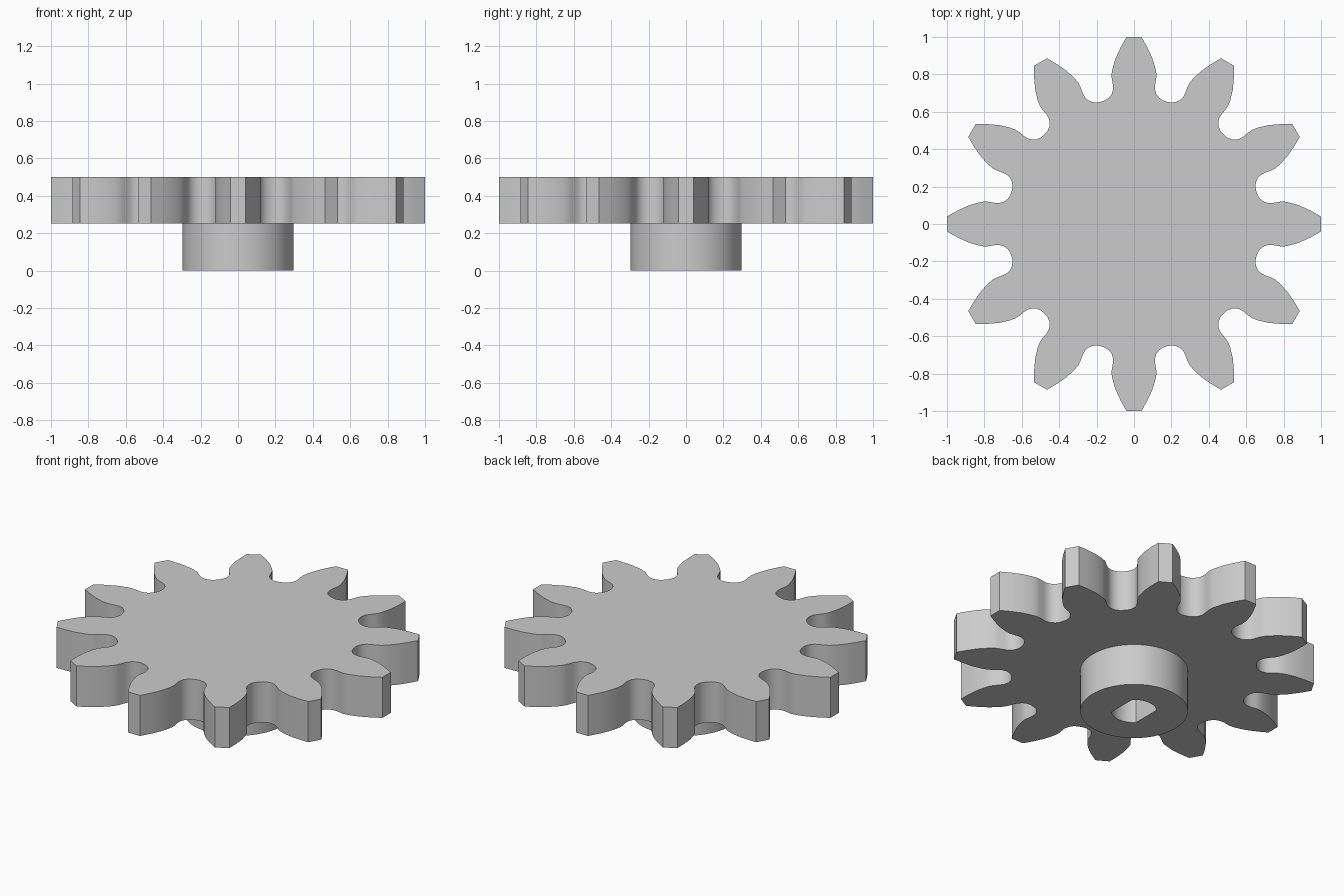
import bpy, bmesh
from math import cos, sin, radians, tau
from mathutils import Matrix, Vector

cube = bpy.data.objects.get("Cube")
if cube:
    bpy.data.objects.remove(cube, do_unlink=True)

TEETH = 12
PLATE_Z, TOP_Z = 0.253, 0.5
HUB_R, BORE_R, SEGMENTS = 0.297, 0.125, 64

grey = bpy.data.materials.new("light_grey")
grey.use_nodes = True
colour = (0.6, 0.6, 0.6, 1)
grey.diffuse_color = colour
grey.node_tree.nodes["Principled BSDF"].inputs["Base Color"].default_value = colour


def finish(bm, name):
    """Turn a bmesh into a smooth-by-angle object."""
    bmesh.ops.recalc_face_normals(bm, faces=bm.faces)
    mesh = bpy.data.meshes.new(name)
    bm.to_mesh(mesh)
    bm.free()
    mesh.materials.append(grey)
    obj = bpy.data.objects.new(name, mesh)
    bpy.context.collection.objects.link(obj)
    bpy.ops.object.select_all(action="DESELECT")
    obj.select_set(True)
    bpy.context.view_layer.objects.active = obj
    bpy.ops.object.shade_smooth_by_angle(angle=radians(32))
    return obj


# Toothed plate: half a tooth from tip to root, mirrored and repeated
half_tooth = [(0.04, 1.0), (0.071, 0.945), (0.099, 0.885), (0.115, 0.83),
              (0.12, 0.80), (0.119, 0.78), (0.113, 0.745), (0.112, 0.72),
              (0.119, 0.695), (0.133, 0.676), (0.152, 0.662), (0.175, 0.654)]
tooth = [(-x, y) for x, y in half_tooth[-2::-1]] + half_tooth

bm = bmesh.new()
outline = []
for i in range(TEETH):
    turn = Matrix.Rotation(-tau * i / TEETH, 3, "Z")
    outline += [bm.verts.new(turn @ Vector((x, y, PLATE_Z))) for x, y in tooth]
base = bm.faces.new(outline)
extruded = bmesh.ops.extrude_face_region(bm, geom=[base], use_keep_orig=True)
raised = [v for v in extruded["geom"] if isinstance(v, bmesh.types.BMVert)]
bmesh.ops.translate(bm, verts=raised, vec=(0, 0, TOP_Z - PLATE_Z))
finish(bm, "gear_plate")


# Hub with a blind shaft hole that has two flat sides
def bore_radius(a):
    flat = BORE_R * cos(radians(45))
    return min(BORE_R, flat / max(abs(cos(a)), 1e-6))


def ring(bm, radius, z):
    angles = [tau * i / SEGMENTS for i in range(SEGMENTS)]
    return [bm.verts.new((radius(a) * cos(a), radius(a) * sin(a), z)) for a in angles]


bm = bmesh.new()
loops = [ring(bm, lambda a: HUB_R, PLATE_Z), ring(bm, lambda a: HUB_R, 0),
         ring(bm, bore_radius, 0), ring(bm, bore_radius, PLATE_Z)]
for upper, lower in zip(loops, loops[1:] + loops[:1]):
    for i in range(SEGMENTS):
        j = (i + 1) % SEGMENTS
        bm.faces.new((upper[i], upper[j], lower[j], lower[i]))
finish(bm, "shaft_hub")
